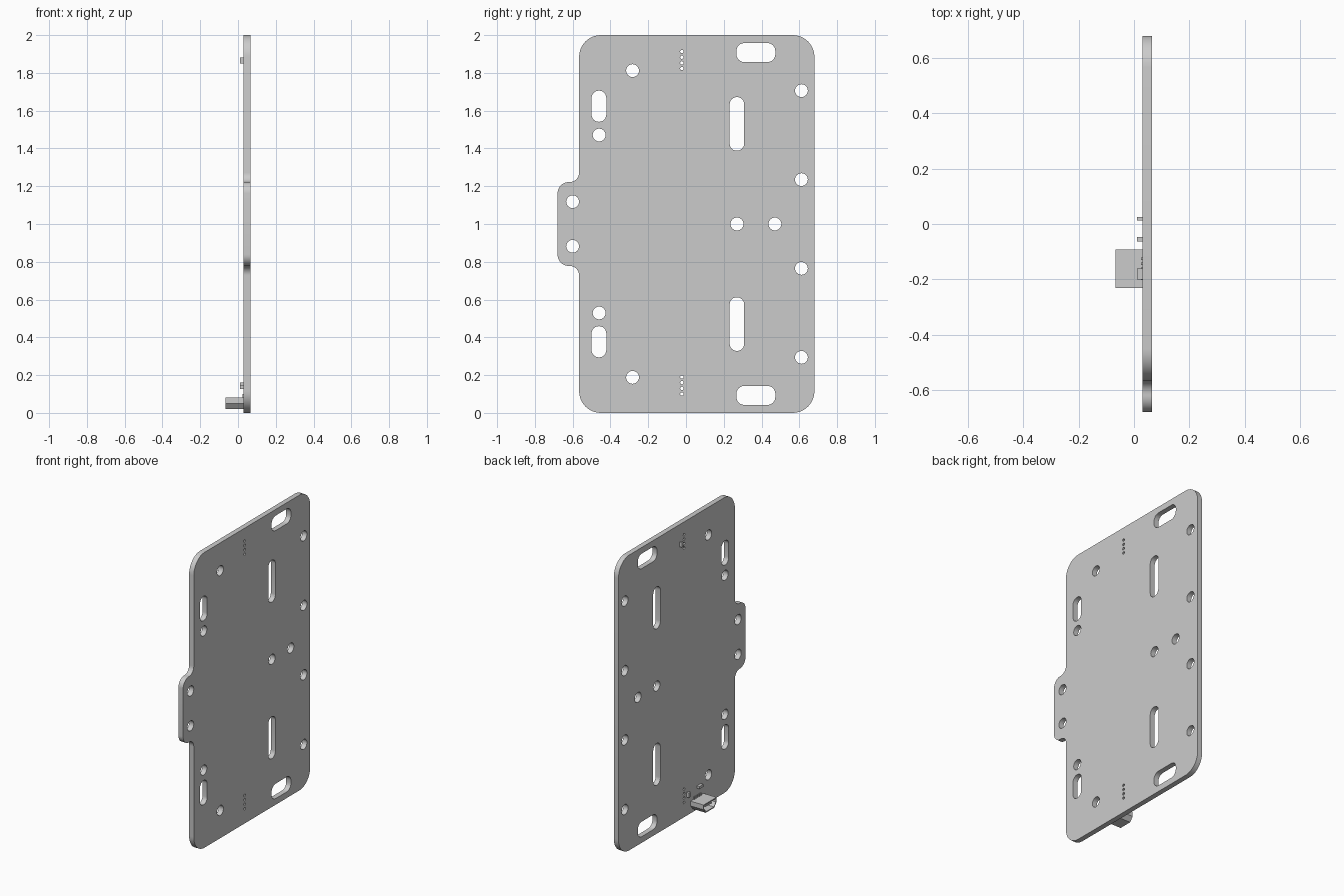
import bpy, bmesh, math
from mathutils import Vector

if "Cube" in bpy.data.objects:
    bpy.data.objects.remove(bpy.data.objects["Cube"])

GREY = (0.6, 0.6, 0.6, 1)
grey = bpy.data.materials.new("plain grey")
grey.use_nodes = True
grey.diffuse_color = GREY
grey.node_tree.nodes["Principled BSDF"].inputs["Base Color"].default_value = GREY

BACK, FACE = 0.03, 0.065   # plate thickness range along x


def finish(name, bm):
    bmesh.ops.recalc_face_normals(bm, faces=bm.faces)
    mesh = bpy.data.meshes.new(name)
    bm.to_mesh(mesh)
    bm.free()
    mesh.materials.append(grey)
    obj = bpy.data.objects.new(name, mesh)
    bpy.context.collection.objects.link(obj)
    return obj


def rounded(corners, steps=10):
    """Right-angled outline with a fillet radius at every corner (y, z, r)."""
    out = []
    for i, (y, z, r) in enumerate(corners):
        p = Vector((y, z))
        a = (Vector(corners[i - 1][:2]) - p).normalized()
        b = (Vector(corners[(i + 1) % len(corners)][:2]) - p).normalized()
        c = p + r * (a + b)
        for k in range(steps + 1):
            t = math.pi / 2 * k / steps
            q = c - r * (b * math.cos(t) + a * math.sin(t))
            if not out or (q - out[-1]).length > 1e-5:
                out.append(q)
    if (out[0] - out[-1]).length < 1e-5:
        out.pop()
    return out


def slot(y0, y1, z0, z1, r):
    return rounded([(y0, z0, r), (y1, z0, r), (y1, z1, r), (y0, z1, r)], 6)


def circle(y, z, r, n=24):
    return [Vector((y + r * math.cos(math.tau * k / n), z + r * math.sin(math.tau * k / n)))
            for k in range(n)]


def box(name, x, y, z):
    bm = bmesh.new()
    bmesh.ops.create_cube(bm, size=1)
    for v in bm.verts:
        v.co = [lo + (c + 0.5) * (hi - lo) for c, (lo, hi) in zip(v.co, (x, y, z))]
    return finish(name, bm)


# Plate outline with side tab
half = [(0.68, 2, 0.115), (-0.566, 2, 0.115), (-0.566, 1.222, 0.05), (-0.68, 1.222, 0.06)]
loops = [rounded(half + [(y, 2 - z, r) for y, z, r in reversed(half)])]

# Holes and slots, mirrored about mid height
for s in (1, -1):
    for y, h in [(-0.283, 0.812), (-0.46, 0.471), (-0.6, 0.118), (0.611, 0.706), (0.611, 0.235)]:
        loops.append(circle(y, 1 + s * h, 0.034))
    for y0, y1, h0, h1, r in [(-0.5, -0.422, 0.541, 0.706, 0.038),
                              (0.231, 0.308, 0.388, 0.672, 0.038),
                              (0.267, 0.473, 0.857, 0.958, 0.042)]:
        z0, z1 = sorted((1 + s * h0, 1 + s * h1))
        loops.append(slot(y0, y1, z0, z1, r))
for y in (0.27, 0.471):
    loops.append(circle(y, 1, 0.034))
for base in (0.1, 1.823):
    for k in range(4):
        loops.append(circle(-0.022, base + 0.03 * k, 0.009, 12))

bm = bmesh.new()
edges = []
for loop in loops:
    vs = [bm.verts.new((BACK, p.x, p.y)) for p in loop]
    edges += [bm.edges.new((vs[i - 1], vs[i])) for i in range(len(vs))]
bmesh.ops.triangle_fill(bm, edges=edges, use_beauty=True, use_dissolve=False)
ext = bmesh.ops.extrude_face_region(bm, geom=list(bm.faces), use_keep_orig=True)
bmesh.ops.translate(bm, vec=(FACE - BACK, 0, 0),
                    verts=[g for g in ext["geom"] if isinstance(g, bmesh.types.BMVert)])
plate = finish("mounting_plate", bm)
bpy.ops.object.select_all(action="DESELECT")
plate.select_set(True)
bpy.context.view_layer.objects.active = plate
bpy.ops.object.shade_smooth_by_angle(angle=math.radians(30))


# Hollow socket shell with its opening facing away from the plate
def push(bm, face, dx):
    ext = bmesh.ops.extrude_face_region(bm, geom=[face])["geom"]
    bmesh.ops.translate(bm, vec=(dx, 0, 0),
                        verts=[g for g in ext if isinstance(g, bmesh.types.BMVert)])
    bm.faces.remove(face) if face.is_valid and dx > 0 else None
    return next(g for g in ext if isinstance(g, bmesh.types.BMFace))


MID = -0.1615
side = [(0.0695, 0.082), (0.0695, 0.05), (0.045, 0.02)]
profile = side + [(-y, z) for y, z in reversed(side)]
bm = bmesh.new()
base = bm.faces.new([bm.verts.new((BACK, MID + y, z)) for y, z in profile])
front = push(bm, base, -0.097)
bm.normal_update()
bmesh.ops.inset_region(bm, faces=[front], thickness=0.007, use_even_offset=True)
push(bm, front, 0.075)
finish("socket_shell", bm)
box("socket_tongue", (-0.055, 0.012), (MID - 0.035, MID + 0.035), (0.052, 0.062))

# Socket contacts and small board components
for k in range(5):
    y = MID + (k - 2) * 0.018
    box("socket_contact", (0.025, BACK), (y - 0.004, y + 0.004), (0.08, 0.1))
box("upper_chip", (0.01, BACK), (0.012, 0.026), (1.85, 1.882))
box("lower_chip", (0.01, BACK), (-0.063, -0.047), (0.127, 0.16))
box("lower_wide_chip", (0.01, BACK), (-0.2, -0.16), (0.143, 0.16))
